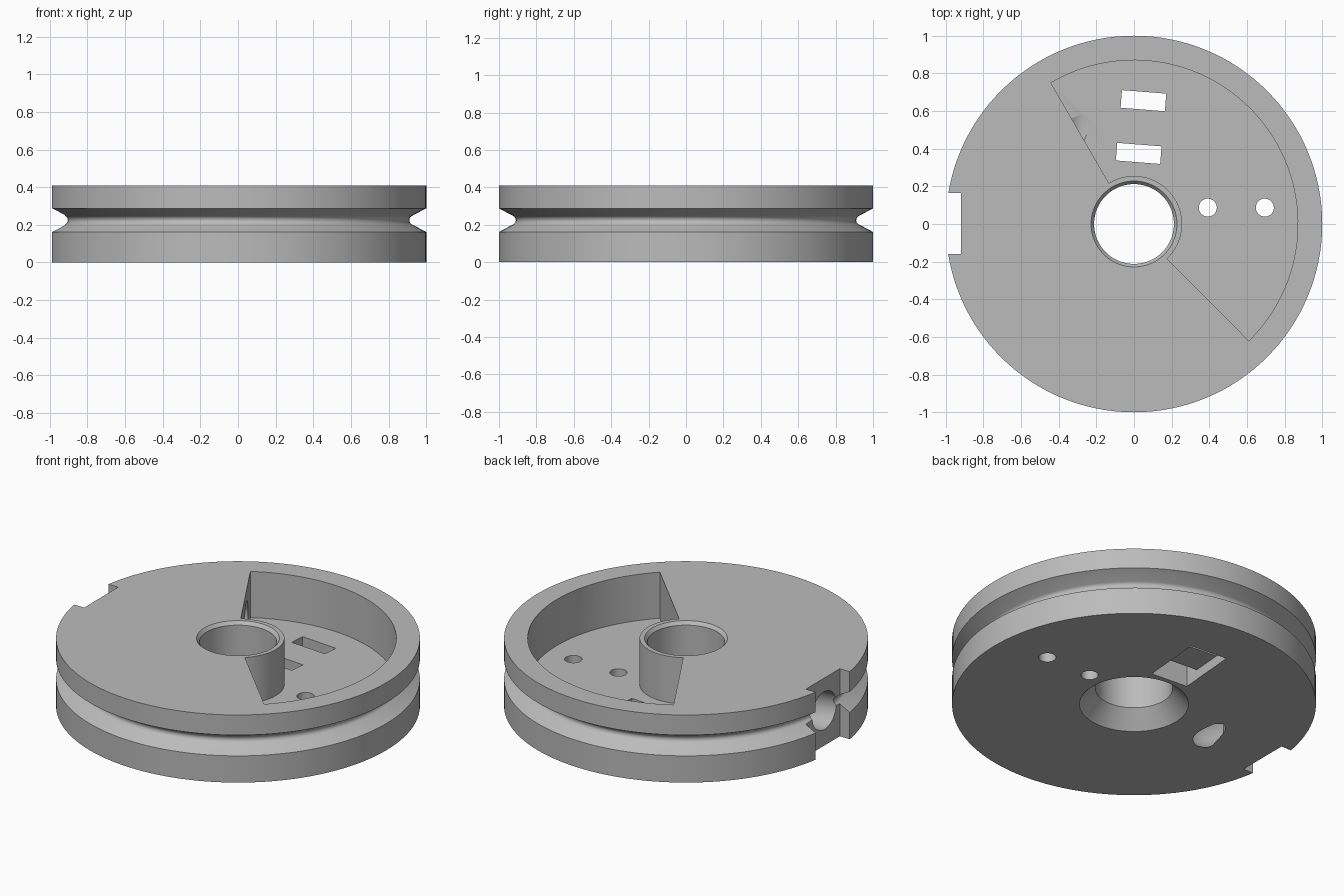
import bpy, bmesh, math
from mathutils import Matrix, Vector

cube = bpy.data.objects.get("Cube")
if cube:
    bpy.data.objects.remove(cube, do_unlink=True)

grey = bpy.data.materials.new("plain grey")
grey.use_nodes = True
grey.diffuse_color = (0.5, 0.5, 0.5, 1)
grey.node_tree.nodes["Principled BSDF"].inputs["Base Color"].default_value = (0.5, 0.5, 0.5, 1)

HEIGHT = 0.41
FLOOR = 0.13


def make_object(name, bm):
    bmesh.ops.recalc_face_normals(bm, faces=bm.faces)
    mesh = bpy.data.meshes.new(name)
    bm.to_mesh(mesh)
    bm.free()
    mesh.materials.append(grey)
    obj = bpy.data.objects.new(name, mesh)
    bpy.context.collection.objects.link(obj)
    return obj


def lathe(name, profile, steps=128):
    """Closed (radius, z) profile turned around the z axis."""
    bm = bmesh.new()
    rings = []
    for i in range(steps):
        a = 2 * math.pi * i / steps
        rings.append([bm.verts.new((r * math.cos(a), r * math.sin(a), z)) for r, z in profile])
    n = len(profile)
    for i in range(steps):
        p, q = rings[i], rings[(i + 1) % steps]
        for j in range(n):
            k = (j + 1) % n
            bm.faces.new((p[j], q[j], q[k], p[k]))
    return make_object(name, bm)


def prism(name, outline, z0, z1):
    bm = bmesh.new()
    face = bm.faces.new([bm.verts.new((x, y, z0)) for x, y in outline])
    ext = bmesh.ops.extrude_face_region(bm, geom=[face])
    bmesh.ops.translate(bm, vec=(0, 0, z1 - z0),
                        verts=[v for v in ext["geom"] if isinstance(v, bmesh.types.BMVert)])
    return make_object(name, bm)


def box(name, center, size, angle=0.0):
    bm = bmesh.new()
    m = Matrix.Translation(center) @ Matrix.Rotation(angle, 4, "Z") @ Matrix.Diagonal((*size, 1))
    bmesh.ops.create_cube(bm, size=1, matrix=m)
    return make_object(name, bm)


def arc(radius, start, end, steps):
    angles = [math.radians(start + (end - start) * i / steps) for i in range(steps + 1)]
    return [(radius * math.cos(a), radius * math.sin(a)) for a in angles]


# Pulley wheel: rounded V groove on the rim, chamfered centre bore
groove = [(0.935 - 0.025 * math.cos(math.radians(a)), 0.225 + 0.025 * math.sin(math.radians(a)))
          for a in range(-60, 61, 15)]
profile = [(0.30, 0), (1, 0), (1, 0.162)] + groove + [(1, 0.288), (1, HEIGHT),
           (0.228, HEIGHT), (0.212, HEIGHT - 0.02), (0.212, 0.10)]
wheel = lathe("pulley_wheel", profile)

cutters = []

# Sector pocket in the top, leaving a boss around the bore
outline = arc(0.87, -45.5, 120.5, 64) + arc(0.255, 121.5, -46.5, 40)
cutters.append(prism("pocket_cutter", outline, FLOOR, HEIGHT + 0.1))

# Rim notch
cutters.append(box("notch_cutter", (-1.02, 0.003, 0.2), (0.2, 0.325, 1)))

# Two slots joined by a shallow recess underneath
turn = math.radians(-4.5)
for y, x in ((0.375, 0.025), (0.655, 0.05)):
    cutters.append(box("slot_cutter", (x, y, 0.12), (0.236, 0.094, 0.3), turn))
cutters.append(box("recess_cutter", (0.037, 0.515, 0.005), (0.236, 0.375, 0.11), turn))

# Two round screw holes
for x in (0.392, 0.695):
    bm = bmesh.new()
    bmesh.ops.create_cone(bm, cap_ends=True, segments=32, radius1=0.048, radius2=0.048, depth=0.5,
                          matrix=Matrix.Translation((x, 0.087, 0.1)))
    cutters.append(make_object("screw_hole_cutter", bm))

# Curved cord channel from the notch, dipping through the underside, to the pocket
path = [(-1.0, 0, 0.22), (-0.8, -0.02, 0.21), (-0.53, -0.15, 0.085),
        (-0.54, 0.06, 0.085), (-0.46, 0.36, 0.17), (-0.22, 0.6, 0.26)]
curve = bpy.data.curves.new("cord_path", "CURVE")
curve.dimensions = "3D"
curve.bevel_depth = 0.115
curve.bevel_resolution = 6
curve.use_fill_caps = True
spline = curve.splines.new("NURBS")
spline.points.add(len(path) - 1)
for point, co in zip(spline.points, path):
    point.co = (*co, 1)
spline.use_endpoint_u = True
spline.order_u = 4
spline.resolution_u = 8
cord = bpy.data.objects.new("cord_path", curve)
bpy.context.collection.objects.link(cord)
mesh = bpy.data.meshes.new_from_object(cord.evaluated_get(bpy.context.evaluated_depsgraph_get()))
bm = bmesh.new()
bm.from_mesh(mesh)
bmesh.ops.remove_doubles(bm, verts=bm.verts, dist=0.0001)
bpy.data.objects.remove(cord, do_unlink=True)
cutters.append(make_object("cord_channel_cutter", bm))

# Cut everything out of the wheel, then drop the cutters
bpy.context.view_layer.objects.active = wheel
for cutter in cutters:
    cutter.hide_render = True
    mod = wheel.modifiers.new("cut", "BOOLEAN")
    mod.operation = "DIFFERENCE"
    mod.solver = "EXACT"
    mod.object = cutter
    bpy.ops.object.modifier_apply(modifier=mod.name)
for cutter in cutters:
    bpy.data.objects.remove(cutter, do_unlink=True)

bpy.ops.object.select_all(action="DESELECT")
wheel.select_set(True)
bpy.ops.object.shade_smooth_by_angle(angle=math.radians(25))
